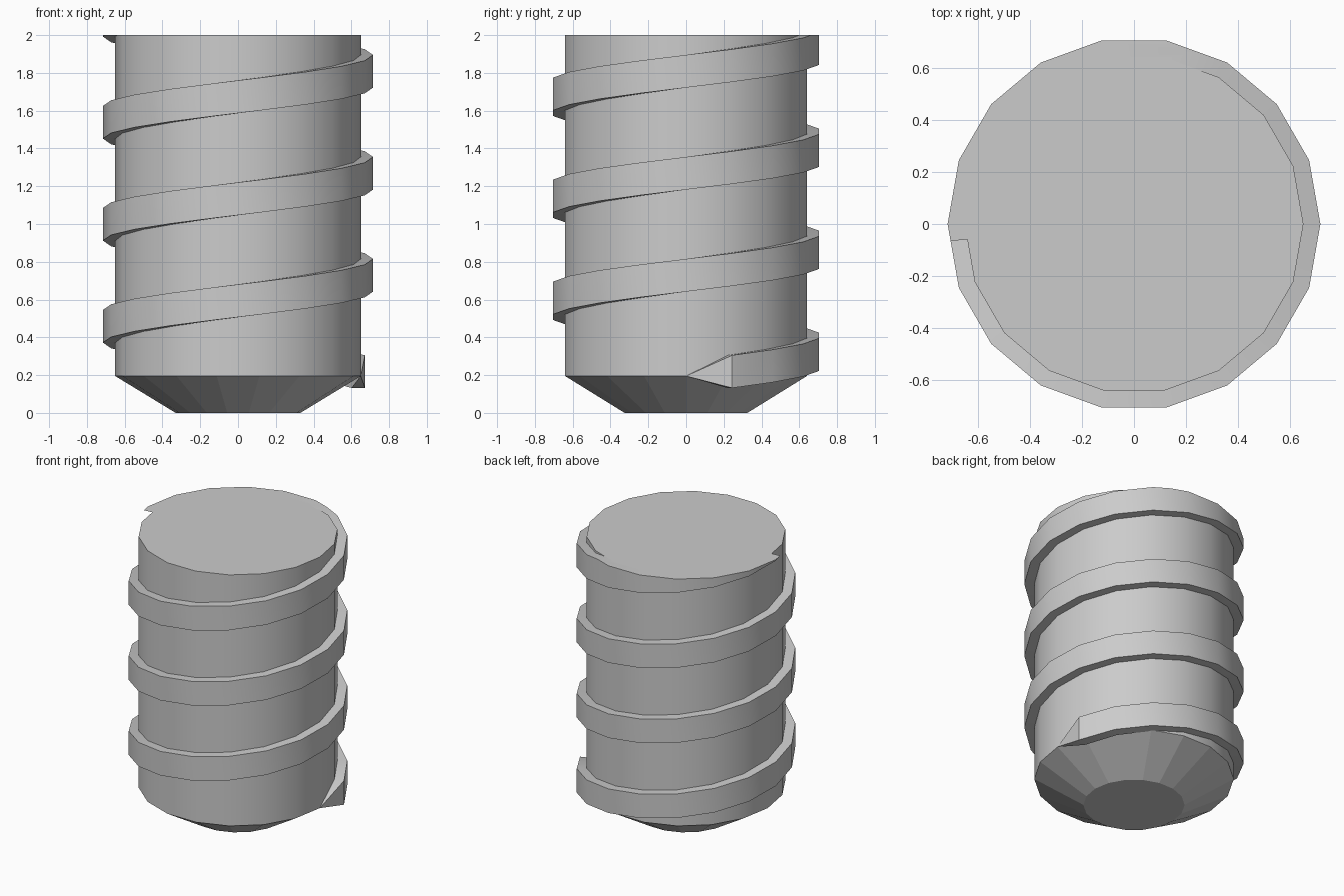
import bpy, bmesh
from math import cos, sin, radians, tau

if "Cube" in bpy.data.objects:
    bpy.data.objects.remove(bpy.data.objects["Cube"])

SIDES = 18
TOP = 2.0
PITCH = 0.54


def finish(name, bm):
    bmesh.ops.recalc_face_normals(bm, faces=bm.faces)
    mesh = bpy.data.meshes.new(name)
    bm.to_mesh(mesh)
    bm.free()
    obj = bpy.data.objects.new(name, mesh)
    bpy.context.collection.objects.link(obj)
    bpy.ops.object.select_all(action='DESELECT')
    obj.select_set(True)
    bpy.context.view_layer.objects.active = obj
    bpy.ops.object.shade_smooth_by_angle(angle=radians(30))
    return obj


def polar(r, a, z):
    return (r * cos(a), r * sin(a), z)


def bridge(bm, a, b):
    n = len(a)
    for i in range(n):
        j = (i + 1) % n
        bm.faces.new((a[i], a[j], b[j], b[i]))


# Shaft with a tapered tip
bm = bmesh.new()
rings = [[bm.verts.new(polar(r, tau * i / SIDES, z)) for i in range(SIDES)]
         for r, z in ((0.33, 0), (0.65, 0.195), (0.65, TOP))]
for a, b in zip(rings, rings[1:]):
    bridge(bm, a, b)
bm.faces.new(rings[0])
bm.faces.new(rings[-1])
shaft = finish("shaft", bm)
for p in shaft.data.polygons:       # the tip stays faceted
    if p.center.z < 0.19:
        p.use_smooth = False

# Helical thread: rectangular section, pointed start, trimmed flush at the top
bm = bmesh.new()
tip = bm.verts.new((0.65, 0, 0.195))
sections = []
for i in range(1, SIDES * 4):
    a = tau * i / SIDES
    rise = PITCH * i / SIDES
    lo, hi = 0.102 + rise, 0.275 + rise
    sections.append([bm.verts.new(polar(r, a, z)) for r, z in
                     ((0.64, lo), (0.715, lo), (0.715, hi), (0.64, hi))])
for a, b in zip(sections, sections[1:]):
    bridge(bm, a, b)
first = sections[0]
for i in range(4):
    bm.faces.new((tip, first[i], first[(i + 1) % 4]))
bm.faces.new(sections[-1])
cut = bmesh.ops.bisect_plane(bm, geom=bm.verts[:] + bm.edges[:] + bm.faces[:],
                             plane_co=(0, 0, TOP), plane_no=(0, 0, 1),
                             clear_outer=True)
edges = [e for e in cut["geom_cut"] if isinstance(e, bmesh.types.BMEdge)]
bmesh.ops.holes_fill(bm, edges=edges, sides=0)
finish("thread", bm)
